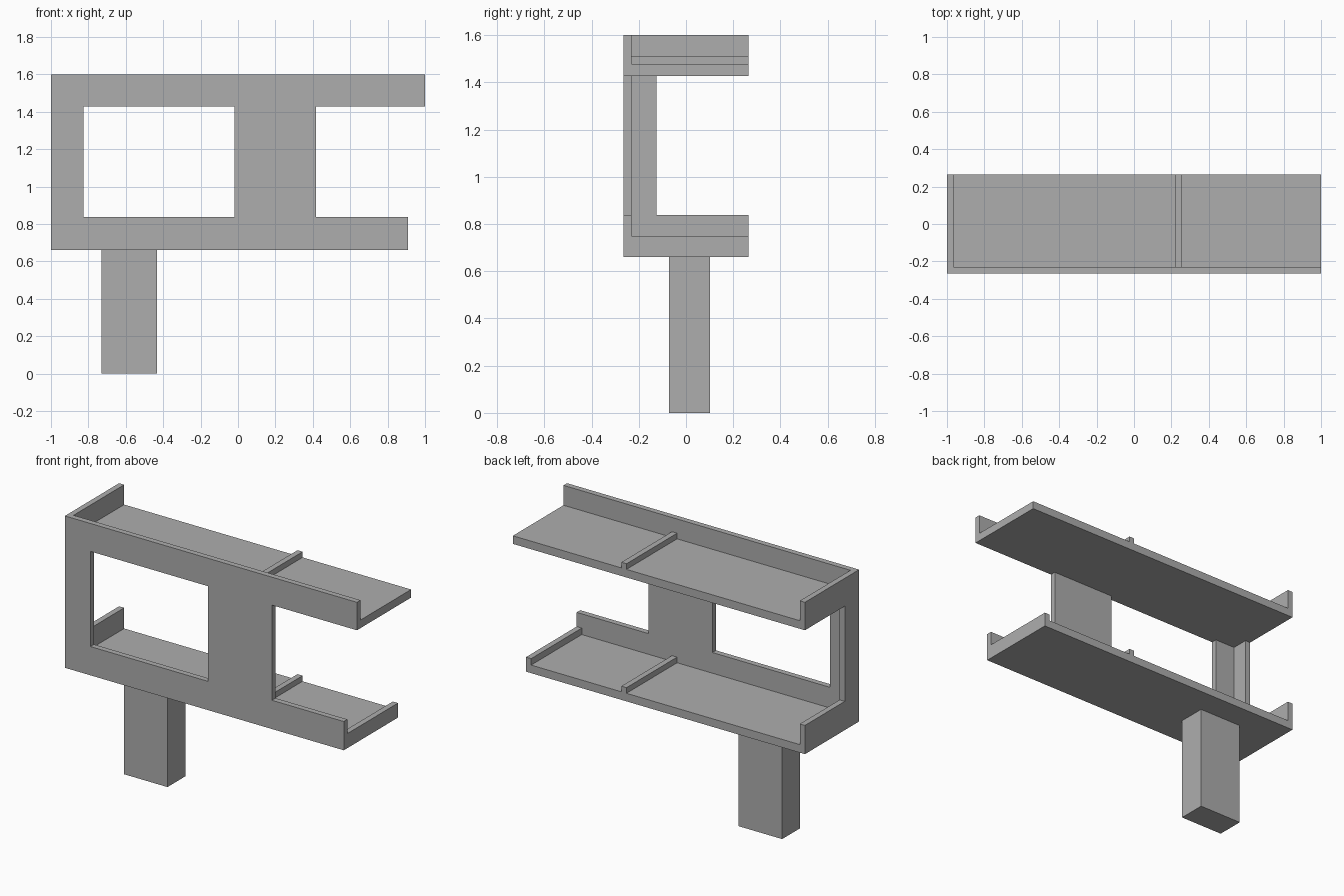
import bpy
import bmesh
from mathutils import Vector

cube = bpy.data.objects.get("Cube")
if cube:
    bpy.data.objects.remove(cube, do_unlink=True)

grey = bpy.data.materials.new("plain grey")
grey.use_nodes = True
grey.diffuse_color = (0.42, 0.42, 0.42, 1)
grey.node_tree.nodes["Principled BSDF"].inputs["Base Color"].default_value = grey.diffuse_color


def prism(name, outline, push):
    """Extrude a flat outline along the push vector."""
    bm = bmesh.new()
    face = bm.faces.new([bm.verts.new(p) for p in outline])
    new = bmesh.ops.extrude_face_region(bm, geom=[face])["geom"]
    verts = [g for g in new if isinstance(g, bmesh.types.BMVert)]
    bmesh.ops.translate(bm, verts=verts, vec=Vector(push))
    bmesh.ops.recalc_face_normals(bm, faces=bm.faces)
    mesh = bpy.data.meshes.new(name)
    bm.to_mesh(mesh)
    bm.free()
    mesh.materials.append(grey)
    obj = bpy.data.objects.new(name, mesh)
    bpy.context.collection.objects.link(obj)
    return obj


def box(name, x0, x1, y0, y1, z0, z1):
    base = [(x0, y0, z0), (x1, y0, z0), (x1, y1, z0), (x0, y1, z0)]
    return prism(name, base, (0, 0, z1 - z0))


# Shared levels
LEFT, FRONT, BACK, WALL = -1.0, -0.265, 0.265, 0.035
INNER_X, INNER_Y = LEFT + WALL, FRONT + WALL
LOW, LOW_RIM, HIGH, TOP = 0.66, 0.838, 1.427, 1.6
LOW_END, HIGH_END = 0.91, 1.0
NECK_L, NECK_R = -0.02, 0.418

# Front panel: two rails joined by a wide neck and an end post
panel_profile = [(LEFT, LOW), (LOW_END, LOW), (LOW_END, LOW_RIM), (NECK_R, LOW_RIM),
                 (NECK_R, HIGH), (HIGH_END, HIGH), (HIGH_END, TOP), (LEFT, TOP)]
panel = prism("front_panel", [(x, FRONT, z) for x, z in panel_profile], (0, WALL, 0))

# Window opening in the panel
cutter = box("window_cutter", -0.825, NECK_L, FRONT - 0.1, INNER_Y + 0.1, LOW_RIM, HIGH)
cutter.hide_render = True
cutter.hide_viewport = True
cut = panel.modifiers.new("window", "BOOLEAN")
cut.operation = "DIFFERENCE"
cut.solver = "EXACT"
cut.object = cutter

# C-shaped end wall
STRUT = -0.125
wall_profile = [(INNER_Y, LOW), (BACK, LOW), (BACK, LOW_RIM), (STRUT, LOW_RIM),
                (STRUT, HIGH), (BACK, HIGH), (BACK, TOP), (INNER_Y, TOP)]
prism("end_wall", [(LEFT, y, z) for y, z in wall_profile], (WALL, 0, 0))

# Shelves with a low divider on each
for level, z, end in (("lower", LOW, LOW_END), ("upper", HIGH, HIGH_END)):
    floor = z + 0.05
    box(level + "_shelf", INNER_X, end, INNER_Y, BACK, z, floor)
    box(level + "_divider", 0.222, 0.257, INNER_Y, BACK, floor, floor + WALL)

# Lip at the open end of the lower shelf
box("lower_end_lip", LOW_END - WALL, LOW_END, INNER_Y, BACK, LOW + 0.05, LOW + 0.09)

# Support post
box("support_post", -0.73, -0.432, -0.073, 0.102, 0, LOW)
